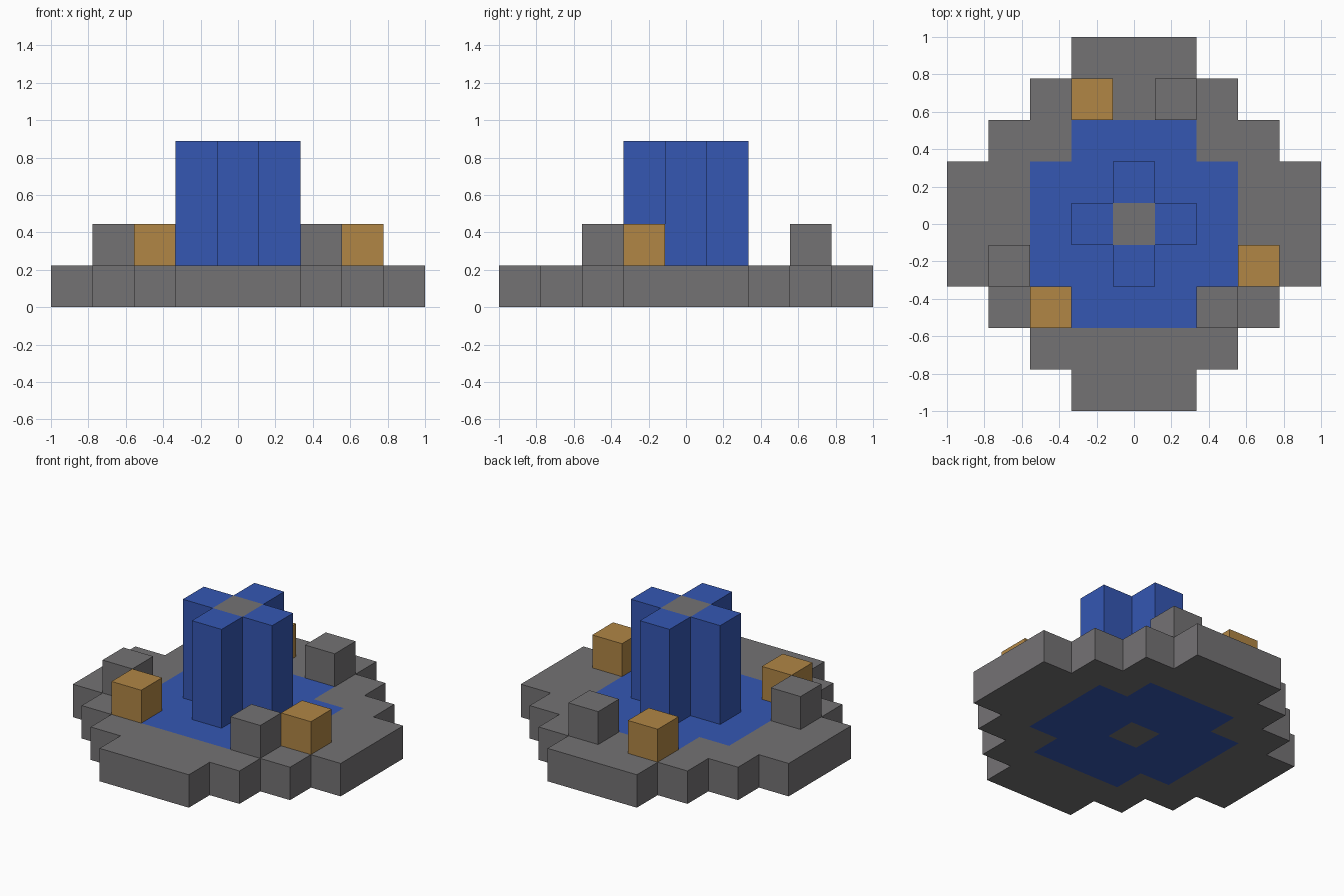
import bpy
import bmesh
from mathutils import Vector

cube = bpy.data.objects.get("Cube")
if cube:
    bpy.data.objects.remove(cube, do_unlink=True)

U = 2 / 9  # edge length of one block


def material(name, rgb):
    mat = bpy.data.materials.new(name)
    mat.use_nodes = True
    mat.diffuse_color = (*rgb, 1)
    mat.node_tree.nodes["Principled BSDF"].inputs["Base Color"].default_value = (*rgb, 1)
    return mat


stone = material("grey stone", (0.175, 0.17, 0.175))
water = material("blue water", (0.035, 0.095, 0.45))
lamp = material("amber lamp", (0.44, 0.24, 0.06))


def disc(reach, limit):
    """Blocky round layer of cells on the ground level."""
    span = range(-reach, reach + 1)
    return {(x, y, 0) for x in span for y in span if abs(x) + abs(y) <= limit}


# Floor: a stone ring around a pool, with a stone core in the middle
core = {(0, 0, z) for z in range(4)}
pool = disc(2, 3) - core
rim = disc(4, 5) - pool - core

# Four water jets rise around the core
arms = [(1, 0), (-1, 0), (0, 1), (0, -1)]
jets = {(x, y, z) for x, y in arms for z in range(1, 4)}

parts = [
    ("stone_rim", rim, stone),
    ("water_pool", pool, water),
    ("stone_core", core, stone),
    ("water_jets", jets, water),
    # Single blocks standing on the rim
    ("back_lamp", {(-1, 3, 1)}, lamp),
    ("front_right_lamp", {(-2, -2, 1)}, lamp),
    ("left_lamp", {(3, -1, 1)}, lamp),
    ("back_stone", {(1, 3, 1)}, stone),
    ("front_left_stone", {(2, -2, 1)}, stone),
    ("right_stone", {(-3, -1, 1)}, stone),
]
solid = set().union(*(cells for _, cells, _ in parts))


def build(name, cells, mat):
    """Make one object from the cell faces that are open to the air."""
    bm = bmesh.new()
    for cell in sorted(cells):
        centre = Vector(cell) + Vector((0, 0, 0.5))
        for axis in range(3):
            for sign in (-1, 1):
                normal = Vector((0, 0, 0))
                normal[axis] = sign
                if tuple(int(c + n) for c, n in zip(cell, normal)) in solid:
                    continue
                a = Vector((0, 0, 0))
                a[(axis + 1) % 3] = 0.5
                b = normal.cross(a)
                mid = centre + normal / 2
                ring = (mid - a - b, mid + a - b, mid + a + b, mid - a + b)
                bm.faces.new([bm.verts.new(p * U) for p in ring])
    bmesh.ops.remove_doubles(bm, verts=bm.verts, dist=U / 100)
    mesh = bpy.data.meshes.new(name)
    bm.to_mesh(mesh)
    bm.free()
    mesh.materials.append(mat)
    bpy.context.scene.collection.objects.link(bpy.data.objects.new(name, mesh))


for part in parts:
    build(*part)
